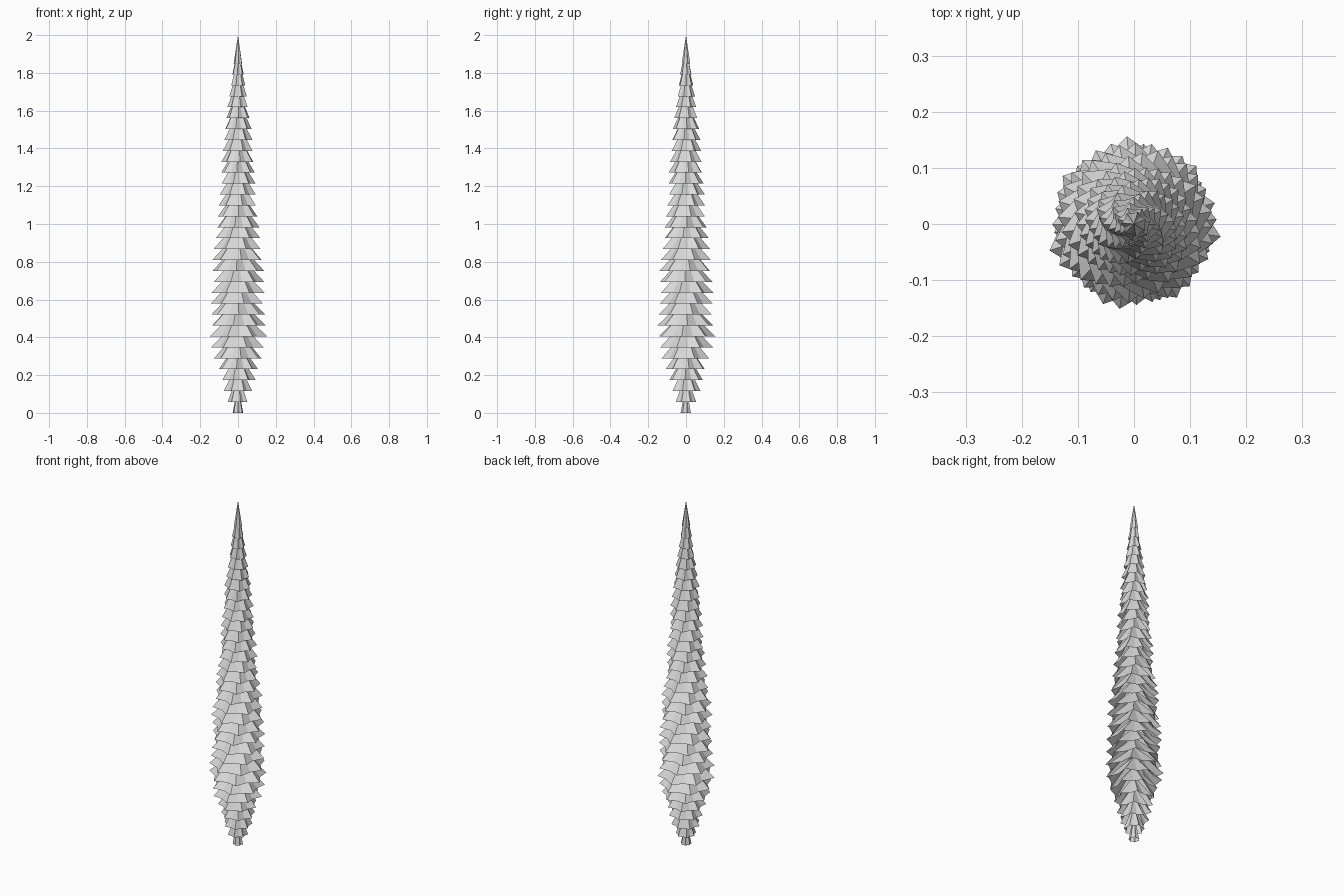
import bpy
import random
from math import sin, cos, pi

random.seed(4)
cube = bpy.data.objects.get("Cube")
if cube:
    bpy.data.objects.remove(cube, do_unlink=True)

POINTS = 7          # pleats in each tier
TIERS = 33
STEP = 0.0578       # height between tiers
CONE_HEIGHT = 0.15
VALLEY = 0.8        # inner radius of a pleat relative to its tip

# Outer radius of the tree at chosen heights
PROFILE = [(0, .029), (.058, .056), (.116, .079), (.173, .094), (.23, .108),
           (.29, .132), (.35, .148), (.405, .158), (.52, .149), (.8, .14),
           (1.04, .109), (1.27, .093), (1.5, .074), (1.73, .04), (1.86, .022)]

grey = bpy.data.materials.new("light grey")
grey.use_nodes = True
grey.diffuse_color = (0.7, 0.7, 0.7, 1)
grey.node_tree.nodes["Principled BSDF"].inputs["Base Color"].default_value = (0.7, 0.7, 0.7, 1)


def radius_at(z):
    for (z0, r0), (z1, r1) in zip(PROFILE, PROFILE[1:]):
        if z <= z1:
            return r0 + (r1 - r0) * (z - z0) / (z1 - z0)
    return PROFILE[-1][1]


def pleated_cone(name, z, height, radius, turn):
    """Open cone with a flat star-shaped rim and its tip on the axis."""
    count = POINTS * 2
    verts = [(0, 0, z + height)]
    for i in range(count):
        r = radius * (VALLEY if i % 2 else 1) * random.uniform(0.96, 1.0)
        a = turn + 2 * pi * i / count
        verts.append((r * cos(a), r * sin(a), z))
    faces = [(0, i + 1, (i + 1) % count + 1) for i in range(count)]
    mesh = bpy.data.meshes.new(name)
    mesh.from_pydata(verts, [], faces)
    mesh.materials.append(grey)
    obj = bpy.data.objects.new(name, mesh)
    bpy.context.collection.objects.link(obj)
    return obj


# Trunk stub and the stacked foliage tiers, each turned a little further
for k in range(TIERS):
    z = k * STEP
    name = "trunk" if k == 0 else f"foliage_tier_{k:02d}"
    height = 2 - z if k == TIERS - 1 else CONE_HEIGHT
    pleated_cone(name, z, height, radius_at(z), k * 0.2 + 0.25)
